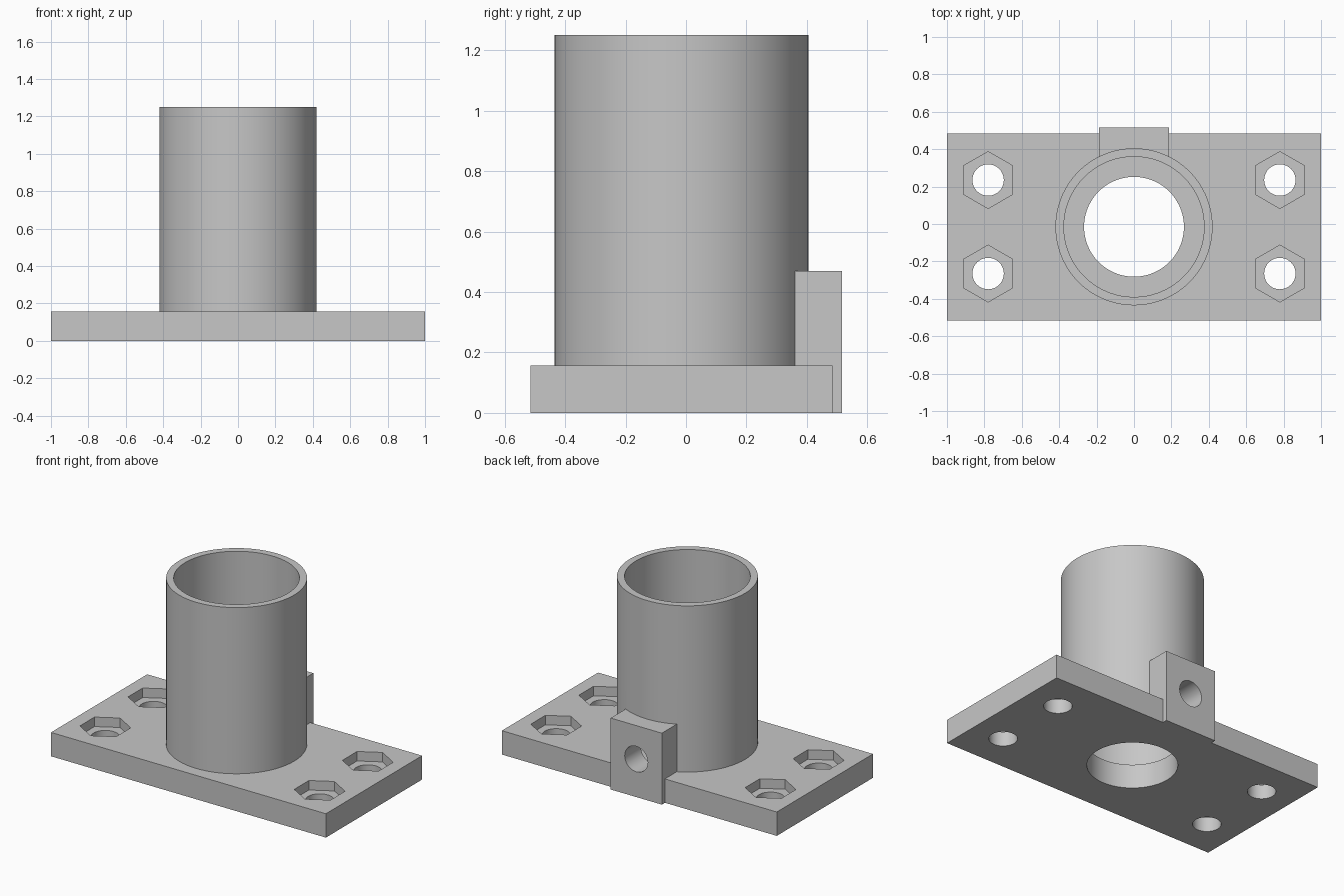
import bpy
from math import pi

default = bpy.data.objects.get("Cube")
if default:
    bpy.data.objects.remove(default, do_unlink=True)

CY = -0.015      # centre of the plate and tube in y
PLATE_H = 0.157
TUBE_TOP = 1.25

grey = bpy.data.materials.new("plain grey")
grey.use_nodes = True
grey.diffuse_color = (0.57, 0.57, 0.57, 1)
grey.node_tree.nodes["Principled BSDF"].inputs["Base Color"].default_value = grey.diffuse_color


def box(name, low, high):
    centre = [(a + b) / 2 for a, b in zip(low, high)]
    bpy.ops.mesh.primitive_cube_add(size=1, location=centre)
    obj = bpy.context.object
    obj.name = name
    obj.scale = [b - a for a, b in zip(low, high)]
    bpy.ops.object.transform_apply(location=True, rotation=True, scale=True)
    obj.data.materials.append(grey)
    return obj


def prism(name, radius, x, y, z0, z1, sides=72):
    bpy.ops.mesh.primitive_cylinder_add(vertices=sides, radius=radius, depth=z1 - z0,
                                        location=(x, y, (z0 + z1) / 2))
    obj = bpy.context.object
    obj.name = name
    bpy.ops.object.transform_apply(location=True, rotation=True, scale=True)
    obj.data.materials.append(grey)
    return obj


def combine(body, tool, operation):
    mod = body.modifiers.new(tool.name, 'BOOLEAN')
    mod.operation = operation
    mod.solver = 'EXACT'
    mod.object = tool
    tool.hide_render = True
    bpy.context.view_layer.objects.active = body
    bpy.ops.object.modifier_apply(modifier=mod.name)
    bpy.data.objects.remove(tool, do_unlink=True)


# Base plate, upright tube and clamp block fused into one body
body = box("flanged_tube_mount", (-1, CY - 0.5, 0), (1, CY + 0.5, PLATE_H))
combine(body, prism("tube", 0.42, 0, CY, 0.05, TUBE_TOP), 'UNION')
combine(body, box("clamp_block", (-0.186, 0.3, 0), (0.186, 0.517, 0.47)), 'UNION')

# Wide bore of the tube, then the narrower opening through the plate
combine(body, prism("tube_bore", 0.375, 0, CY, PLATE_H, TUBE_TOP + 0.1), 'DIFFERENCE')
combine(body, prism("plate_opening", 0.267, 0, CY, -0.1, 0.3), 'DIFFERENCE')

# Four bolt holes with hexagonal nut pockets
for x in (-0.78, 0.78):
    for y in (CY - 0.25, CY + 0.25):
        combine(body, prism("nut_pocket", 0.152, x, y, PLATE_H - 0.0625, 0.3, 6), 'DIFFERENCE')
        combine(body, prism("bolt_hole", 0.084, x, y, -0.1, 0.3, 40), 'DIFFERENCE')

# Set screw hole through the block and the tube wall
bpy.ops.mesh.primitive_cylinder_add(vertices=40, radius=0.084, depth=0.5,
                                    location=(0, 0.45, 0.25), rotation=(pi / 2, 0, 0))
screw_hole = bpy.context.object
screw_hole.name = "screw_hole"
screw_hole.data.materials.append(grey)
combine(body, screw_hole, 'DIFFERENCE')

# Smooth round walls, sharp edges
bpy.ops.object.select_all(action='DESELECT')
body.select_set(True)
bpy.context.view_layer.objects.active = body
bpy.ops.object.shade_smooth_by_angle(angle=pi / 6)
